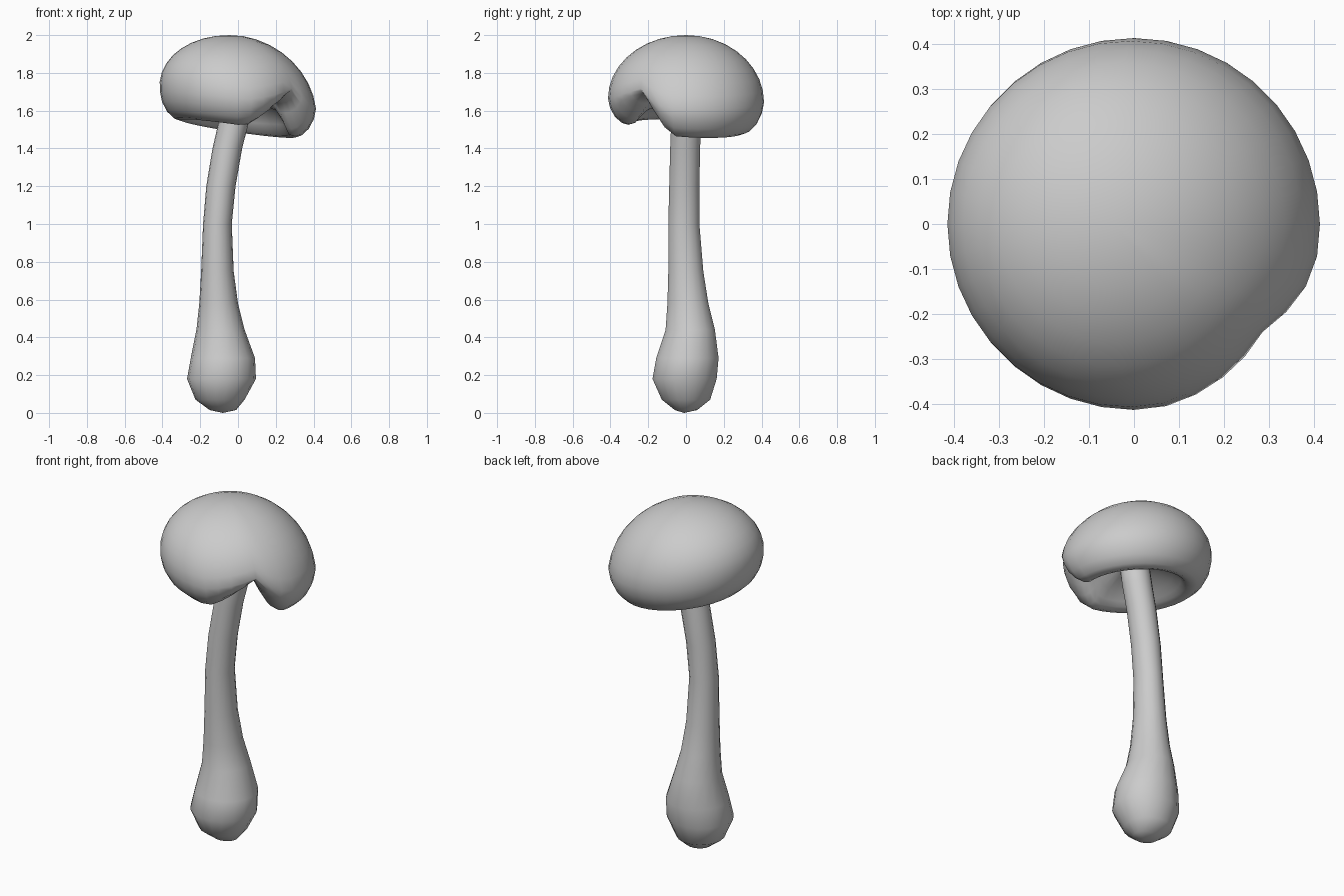
import bpy, bmesh
from math import sin, cos, pi, radians

if "Cube" in bpy.data.objects:
    bpy.data.objects.remove(bpy.data.objects["Cube"])


def skin(name, rings, first, last):
    """Join closed rings into a smooth skin, closed by a pole at each end."""
    bm = bmesh.new()
    loops = [[bm.verts.new(p) for p in ring] for ring in rings]
    n = len(loops[0])
    for a, b in zip(loops, loops[1:]):
        for i in range(n):
            j = (i + 1) % n
            bm.faces.new((a[i], a[j], b[j], b[i]))
    for pole, loop in ((first, loops[0]), (last, loops[-1])):
        v = bm.verts.new(pole)
        for i in range(n):
            bm.faces.new((v, loop[i], loop[(i + 1) % n]))
    bmesh.ops.recalc_face_normals(bm, faces=bm.faces)
    for f in bm.faces:
        f.smooth = True
    mesh = bpy.data.meshes.new(name)
    bm.to_mesh(mesh)
    bm.free()
    ob = bpy.data.objects.new(name, mesh)
    bpy.context.collection.objects.link(ob)
    return ob


# Stem: bulbous foot, slender bent shaft (z, x min, x max, y min, y max)
SECTIONS = [
    (0.015, -0.15, -0.01, -0.06, 0.06),
    (0.07, -0.225, 0.035, -0.13, 0.13),
    (0.18, -0.27, 0.095, -0.18, 0.165),
    (0.29, -0.25, 0.09, -0.16, 0.175),
    (0.44, -0.22, 0.035, -0.11, 0.155),
    (0.58, -0.205, 0.0, -0.10, 0.12),
    (0.75, -0.195, -0.023, -0.095, 0.093),
    (1.0, -0.185, -0.033, -0.095, 0.072),
    (1.2, -0.168, -0.013, -0.09, 0.072),
    (1.4, -0.135, 0.022, -0.085, 0.076),
    (1.53, -0.105, 0.055, -0.08, 0.08),
    (1.70, -0.075, 0.085, -0.08, 0.08),
]
SIDES = 18
rings = []
for z, x0, x1, y0, y1 in SECTIONS:
    rings.append([((x0 + x1) / 2 + (x1 - x0) / 2 * cos(2 * pi * i / SIDES),
                   (y0 + y1) / 2 + (y1 - y0) / 2 * sin(2 * pi * i / SIDES), z)
                  for i in range(SIDES)])
skin("stem", rings, (-0.08, -0.01, 0), (0.005, 0, 1.72))


# Cap: tilted dome with a rolled rim, hollow underside and a notch in the rim
def notch(a):
    d = (a - radians(-40) + pi) % (2 * pi) - pi
    width = radians(26) if d > 0 else radians(44)
    return max(0, 1 - abs(d) / width) ** 1.2


def cap_points(a):
    k = notch(a)
    radius = 0.413 - 0.04 * k
    equator = 1.655 - 0.045 * cos(a) - 0.01 * sin(a) + 0.09 * k
    bottom = 1.505 - 0.045 * cos(a) - 0.02 * sin(a) + 0.2 * k
    prof = []
    for t in range(10, 91, 10):
        s, c = sin(radians(t)), cos(radians(t))
        prof.append((radius * s, equator + (2 - equator) * c, -0.045 * c))
    drop = equator - bottom
    for f, g in ((0.975, 0.35), (0.91, 0.7), (0.82, 0.93), (0.74, 1.0), (0.66, 0.93)):
        prof.append((radius * f, equator - drop * g, 0))
    prof.append((radius * 0.60, bottom + (1.6 + 0.1 * k - bottom) * 0.5, 0))
    prof.append((radius * 0.50, 1.60 + 0.1 * k, 0))
    prof.append((radius * 0.28, 1.64 + 0.04 * k, 0))
    return [(r * cos(a) + dx, r * sin(a), z) for r, z, dx in prof]


SEGMENTS = 36
columns = [cap_points(2 * pi * i / SEGMENTS) for i in range(SEGMENTS)]
skin("cap", list(zip(*columns)), (-0.045, 0, 2.0), (0, 0, 1.66))
